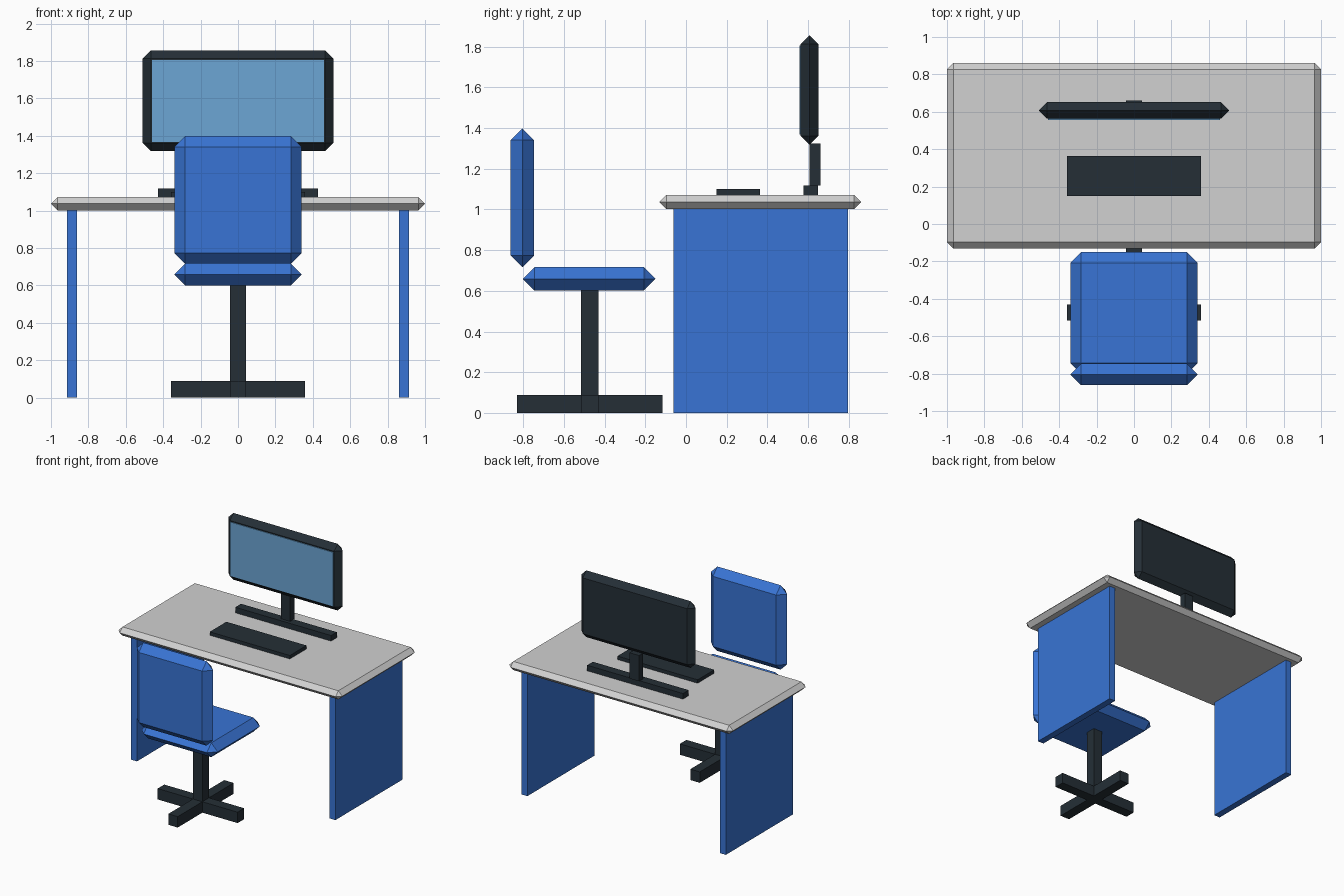
import bpy
import bmesh
from mathutils import Vector

cube = bpy.data.objects.get("Cube")
if cube:
    bpy.data.objects.remove(cube, do_unlink=True)


def material(name, rgb):
    mat = bpy.data.materials.new(name)
    mat.use_nodes = True
    colour = (*rgb, 1.0)
    mat.diffuse_color = colour
    mat.node_tree.nodes["Principled BSDF"].inputs["Base Color"].default_value = colour
    return mat


blue = material("blue", (0.04, 0.175, 0.66))
grey = material("light grey", (0.64, 0.64, 0.64))
dark = material("dark slate", (0.018, 0.028, 0.037))
glass = material("screen blue", (0.15, 0.38, 0.66))


def box(name, mat, x, y, z, pointed=False):
    """Box spanning x, y, z; pointed bevels its rim to half the thickness."""
    low, high = (Vector(c) for c in zip(x, y, z))
    size, centre = high - low, (low + high) / 2
    bm = bmesh.new()
    bmesh.ops.create_cube(bm, size=1)
    bmesh.ops.scale(bm, vec=size, verts=bm.verts)
    if pointed:
        bmesh.ops.bevel(bm, geom=bm.edges[:], offset=min(size) / 2,
                        segments=1, affect='EDGES', clamp_overlap=True)
        bmesh.ops.remove_doubles(bm, verts=bm.verts, dist=0.001)
        bmesh.ops.recalc_face_normals(bm, faces=bm.faces)
    mesh = bpy.data.meshes.new(name)
    bm.to_mesh(mesh)
    bm.free()
    mesh.materials.append(mat)
    obj = bpy.data.objects.new(name, mesh)
    obj.location = centre
    bpy.context.collection.objects.link(obj)
    return obj


def sym(half, centre=0.0):
    return (centre - half, centre + half)


# Desk
box("desk_top", grey, sym(1), (-0.132, 0.862), (1.002, 1.072), pointed=True)
for side, sign in (("left", 1), ("right", -1)):
    box(side + "_desk_panel", blue, sym(0.027, sign * 0.887), (-0.062, 0.797), (0, 1.002))

# Monitor and keyboard
box("monitor_base", dark, sym(0.428), (0.577, 0.65), (1.072, 1.117))
box("monitor_neck", dark, sym(0.042), (0.606, 0.66), (1.117, 1.325))
box("monitor_case", dark, sym(0.51), (0.563, 0.651), (1.318, 1.857), pointed=True)
box("monitor_screen", glass, sym(0.461), (0.557, 0.566), (1.368, 1.805))
box("keyboard", dark, sym(0.358), (0.151, 0.363), (1.072, 1.1))

# Chair
chair_y = -0.473
box("chair_seat", blue, sym(0.34), (-0.802, -0.15), (0.601, 0.716), pointed=True)
box("chair_back", blue, sym(0.34), (-0.862, -0.747), (0.716, 1.398), pointed=True)
box("chair_post", dark, sym(0.042), sym(0.042, chair_y), (0.088, 0.602))
box("chair_foot_across", dark, sym(0.357), sym(0.042, chair_y), (0, 0.088))
# Front and rear arms butt against the crossing arm
for end, sign in (("front", 1), ("rear", -1)):
    box("chair_foot_" + end, dark, sym(0.042),
        sym(0.1575, chair_y + sign * 0.1995), (0, 0.088))
